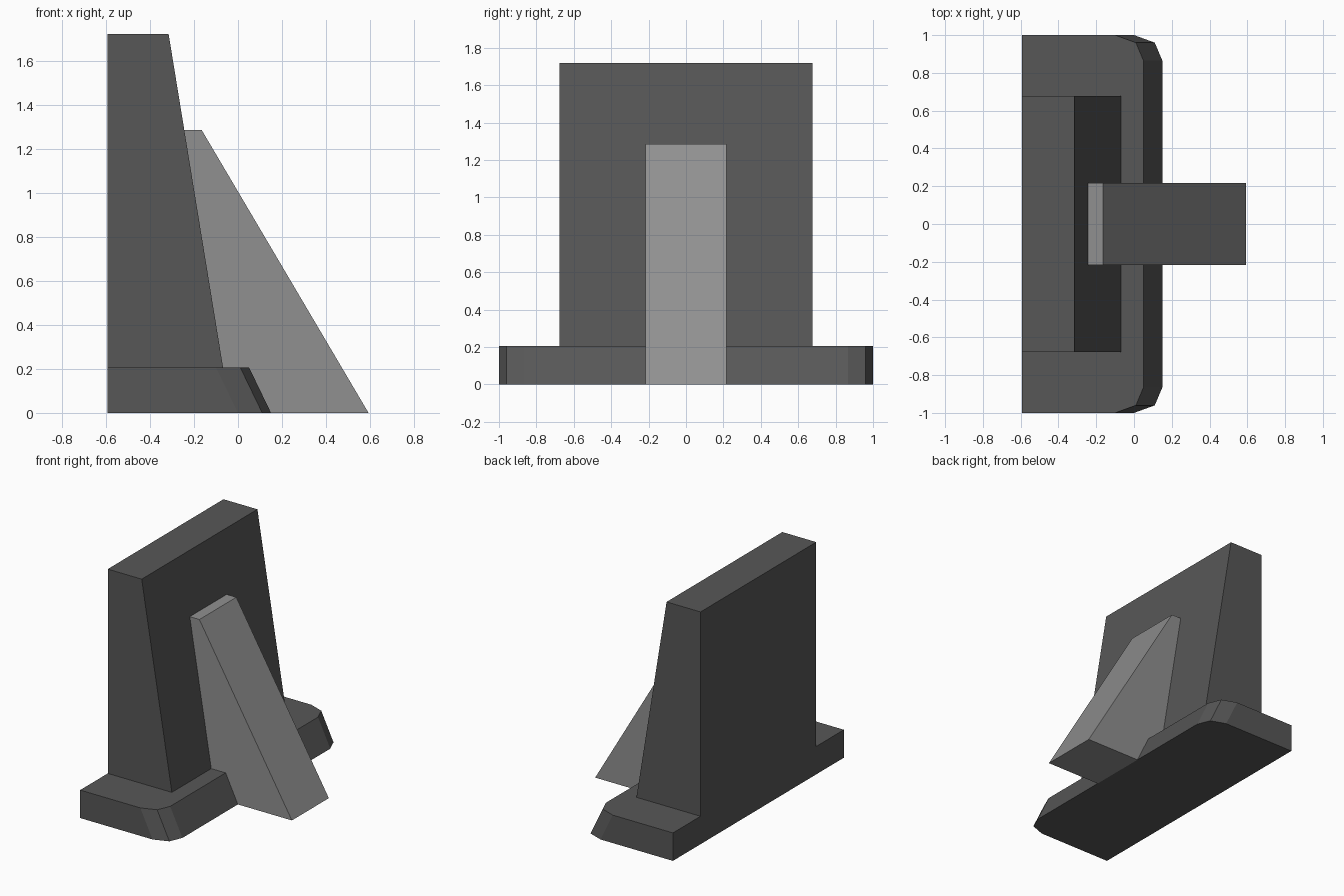
import bpy, bmesh

if "Cube" in bpy.data.objects:
    bpy.data.objects.remove(bpy.data.objects["Cube"])


def material(name, value):
    m = bpy.data.materials.new(name)
    m.diffuse_color = (value, value, value, 1)
    m.use_nodes = True
    m.node_tree.nodes["Principled BSDF"].inputs["Base Color"].default_value = m.diffuse_color
    return m


def loft(name, loop_a, loop_b, mat):
    """Closed solid between two matching loops of points."""
    bm = bmesh.new()
    a = [bm.verts.new(p) for p in loop_a]
    b = [bm.verts.new(p) for p in loop_b]
    bm.faces.new(a)
    bm.faces.new(b)
    n = len(a)
    for i in range(n):
        j = (i + 1) % n
        bm.faces.new((a[i], a[j], b[j], b[i]))
    bmesh.ops.recalc_face_normals(bm, faces=bm.faces[:])
    me = bpy.data.meshes.new(name)
    bm.to_mesh(me)
    bm.free()
    me.materials.append(mat)
    ob = bpy.data.objects.new(name, me)
    bpy.context.collection.objects.link(ob)
    return ob


def extrude_y(name, profile, half, mat):
    """Side profile (x, z) extruded symmetrically along y."""
    return loft(name, [(x, -half, z) for x, z in profile],
                [(x, half, z) for x, z in profile], mat)


dark = material("dark grey", 0.095)
light = material("mid grey", 0.28)

# Base plinth: rounded outer corners, sloping outer side
corner = [(0.0, 1.0), (0.11, 0.96), (0.15, 0.865)]
half_outline = [(-0.593, 1.0)] + corner
outline = half_outline + [(x, -y) for x, y in reversed(half_outline)]
bottom = [(x, y, 0.0) for x, y in outline]
top = [(x if x < -0.5 else x - 0.1, y, 0.207) for x, y in outline]
loft("base", bottom, top, dark)

# Upright slab with one leaning face
extrude_y("upright_slab",
          [(-0.593, 0.207), (-0.068, 0.207), (-0.315, 1.72), (-0.593, 1.72)],
          0.677, dark)

# Sloping buttress resting against slab and base
extrude_y("buttress",
          [(0.15, 0.0), (0.593, 0.0), (-0.165, 1.285), (-0.244, 1.285),
           (-0.068, 0.207), (0.05, 0.207)],
          0.216, light)
